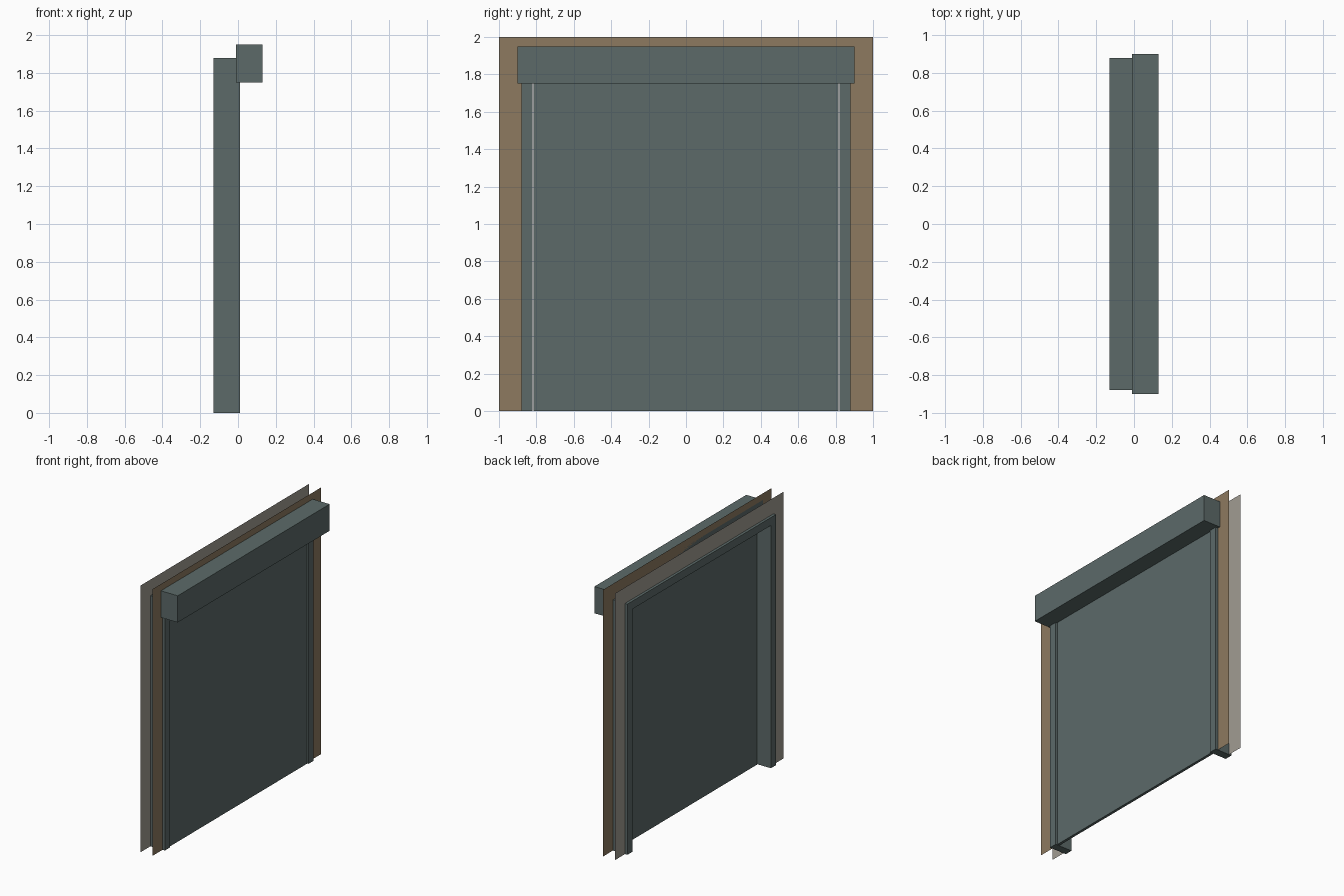
import bpy
import bmesh

if "Cube" in bpy.data.objects:
    bpy.data.objects.remove(bpy.data.objects["Cube"])


def srgb(r, g, b):
    lin = [((c / 255 + 0.055) / 1.055) ** 2.4 for c in (r, g, b)]
    return (*lin, 1.0)


def material(name, rgb):
    mat = bpy.data.materials.new(name)
    mat.diffuse_color = srgb(*rgb)
    mat.use_nodes = True
    mat.node_tree.nodes["Principled BSDF"].inputs["Base Color"].default_value = mat.diffuse_color
    return mat


METAL = material("slate_metal", (92, 106, 105))
BROWN = material("brown_wall", (141, 122, 96))
GREY = material("warm_grey_wall", (161, 156, 147))


def profile_object(name, outline, x0, x1, mat):
    """Outline in (y, z), counter-clockwise seen from +x, extruded from x0 to x1.
    With x1 = None it stays a flat sheet."""
    bm = bmesh.new()
    face = bm.faces.new([bm.verts.new((x0, y, z)) for y, z in outline])
    if x1 is not None:
        ext = bmesh.ops.extrude_face_region(bm, geom=[face], use_keep_orig=True)
        verts = [v for v in ext["geom"] if isinstance(v, bmesh.types.BMVert)]
        bmesh.ops.translate(bm, verts=verts, vec=(x1 - x0, 0, 0))
        bmesh.ops.recalc_face_normals(bm, faces=bm.faces)
    mesh = bpy.data.meshes.new(name)
    bm.to_mesh(mesh)
    bm.free()
    mesh.materials.append(mat)
    obj = bpy.data.objects.new(name, mesh)
    bpy.context.collection.objects.link(obj)
    return obj


def rect(half_width, z0, z1):
    return [(-half_width, z0), (half_width, z0), (half_width, z1), (-half_width, z1)]


def portal(outer, top, inner, inner_top):
    """Doorway shape, open at the floor."""
    return [(inner, 0), (outer, 0), (outer, top), (-outer, top),
            (-outer, 0), (-inner, 0), (-inner, inner_top), (inner, inner_top)]


# Thin wall sheets on both sides of the opening
wall_shape = portal(1.0, 2.0, 0.88, 1.88)
profile_object("outer_wall", wall_shape, -0.01, None, BROWN)
profile_object("inner_wall", wall_shape[::-1], -0.11, None, GREY)

# Door frame through the wall
profile_object("door_frame", portal(0.88, 1.88, 0.82, 1.82), -0.13, 0.01, METAL)

# Shutter panel with a narrow gap to the frame
profile_object("shutter_panel", rect(0.815, 0.0, 1.82), -0.02, 0.0, METAL)

# Roller housing above the door
profile_object("roller_housing", rect(0.90, 1.75, 1.95), -0.01, 0.13, METAL)
